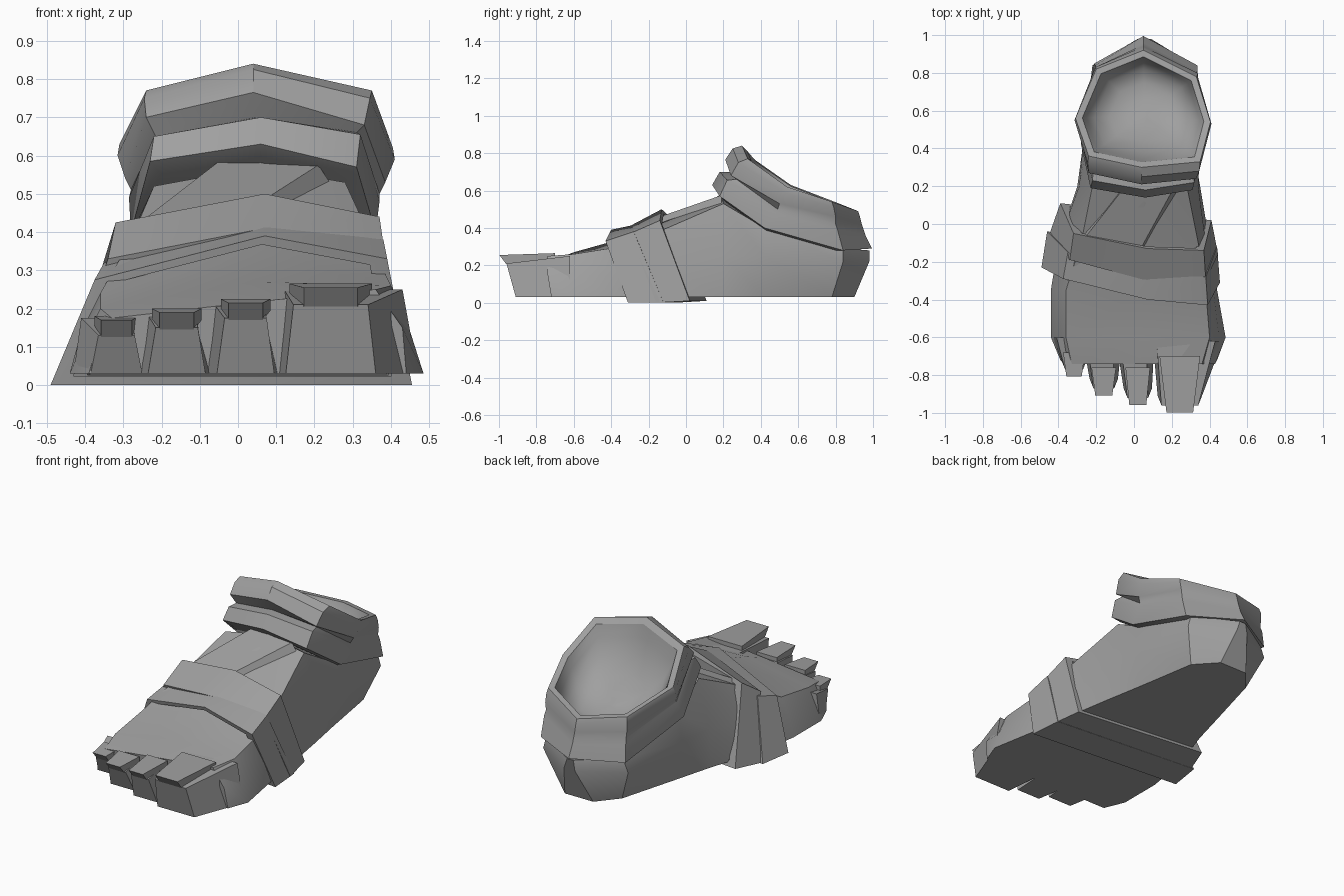
import bpy, bmesh, math
from mathutils import Vector

grey = bpy.data.materials.new("stone_grey")
grey.diffuse_color = (0.35, 0.35, 0.35, 1)


def loft(name, rings, cap_start=True, cap_end=True, angle=30):
    """Skin a list of closed rings with equal point counts."""
    bm = bmesh.new()
    rows = [[bm.verts.new(p) for p in r] for r in rings]
    n = len(rows[0])
    for a, b in zip(rows, rows[1:]):
        for i in range(n):
            j = (i + 1) % n
            bm.faces.new((a[i], a[j], b[j], b[i]))
    if cap_start:
        bm.faces.new(rows[0][::-1])
    if cap_end:
        bm.faces.new(rows[-1])
    bmesh.ops.recalc_face_normals(bm, faces=bm.faces)
    me = bpy.data.meshes.new(name)
    bm.to_mesh(me)
    bm.free()
    me.materials.append(grey)
    ob = bpy.data.objects.new(name, me)
    bpy.context.collection.objects.link(ob)
    bpy.ops.object.select_all(action='DESELECT')
    ob.select_set(True)
    bpy.context.view_layer.objects.active = ob
    bpy.ops.object.shade_smooth_by_angle(angle=math.radians(angle))
    return ob


def shrink(ring, k, drop=0.0):
    """Pull a ring toward its centre."""
    c = sum((Vector(p) for p in ring), Vector()) / len(ring)
    return [c + (Vector(p) - c) * k - Vector((0, 0, drop)) for p in ring]


# Foot body: sole y, upper y, then half-section points (x, z) left to right
sections = [
    (-.72, -.74, [(-.39, .03), (-.37, .10), (-.33, .175), (.02, .215), (.36, .25), (.43, .15), (.44, .03)]),
    (-.60, -.60, [(-.44, .03), (-.40, .12), (-.36, .20), (.04, .27), (.40, .26), (.45, .14), (.485, .03)]),
    (-.35, -.35, [(-.44, .03), (-.41, .14), (-.36, .24), (.06, .34), (.38, .30), (.42, .15), (.44, .03)]),
    (-.10, -.10, [(-.40, .03), (-.37, .20), (-.28, .38), (.06, .44), (.34, .40), (.38, .20), (.40, .03)]),
    (.20, .20, [(-.30, .03), (-.29, .25), (-.22, .52), (.05, .57), (.28, .53), (.34, .25), (.35, .03)]),
    (.42, .42, [(-.24, .03), (-.27, .25), (-.25, .40), (.05, .41), (.33, .40), (.35, .25), (.31, .03)]),
    (.78, .84, [(-.14, .03), (-.22, .22), (-.19, .29), (.05, .29), (.30, .29), (.32, .22), (.25, .03)]),
    (.90, .98, [(-.04, .03), (.02, .22), (.03, .28), (.05, .28), (.07, .28), (.09, .22), (.14, .03)]),
]
loft("foot_body", [[(x, y0 if z < .05 else y1, z) for x, z in pts] for y0, y1, pts in sections])

# Toes: tapered blocks, each with an overhanging nail
# base left/right x, tip left/right x, tip y, tip height, nail height, base y, base height
toes = [
    ("big_toe", .10, .47, .125, .36, -.96, .21, .255, -.62, .25),
    ("second_toe", -.085, .105, -.055, .095, -.92, .175, .215, -.68, .215),
    ("third_toe", -.26, -.07, -.235, -.085, -.87, .15, .19, -.68, .19),
    ("small_toe", -.43, -.24, -.385, -.25, -.77, .13, .17, -.60, .175),
]
for name, bl, br, tl, tr, ty, tz, nz, by, bz in toes:
    ins = .02
    base = [(bl, by, .03), (bl + ins, by, bz), (br - ins * 2, by, bz), (br, by, .03)]
    tip = [(tl, ty + .05, .03), (tl + ins, ty, tz), (tr - ins, ty, tz), (tr, ty + .05, .03)]
    loft(name, [base, tip])
    w = tr - tl
    ny = by - .08
    back = [(tl + .01, ny, bz - .02), (tl + .01, ny, nz + .01), (tr - .01, ny, nz + .01), (tr - .01, ny, bz - .02)]
    front = [(tl + w * .2, ty, tz - .005), (tl + w * .2, ty - .038, nz),
             (tr - w * .2, ty - .038, nz), (tr - w * .2, ty, tz - .005)]
    loft(name + "_nail", [back, front])


# Straps wrapped under the sole and over the arch
def strap(name, front, back):
    loft(name, [shrink(front, .88), front, back, shrink(back, .88)], False, False)


strap("front_strap",
      [(-.49, -.23, 0), (-.375, -.29, .275), (.07, -.40, .39), (.39, -.43, .33), (.455, -.31, 0)],
      [(-.46, -.04, 0), (-.35, -.15, .32), (.07, -.26, .42), (.38, -.28, .38), (.44, -.12, 0)])
strap("rear_strap",
      [(-.45, -.06, 0), (-.34, -.19, .33), (.07, -.30, .41), (.38, -.30, .37), (.445, -.16, 0)],
      [(-.39, .11, .01), (-.32, -.05, .425), (.07, -.13, .50), (.37, -.14, .44), (.41, .02, .01)])

# Diagonal strap over the instep
lower = [(-.30, -.06, .34), (.05, -.14, .40), (.26, .19, .50), (-.04, .22, .53)]
upper = [(-.25, -.06, .43), (.03, -.14, .46), (.21, .19, .575), (-.03, .22, .60)]
loft("instep_strap", [lower, upper])

# Ankle cuff: rings ordered front, front right, right, back right, back, back left, left, front left
rim = [(.04, .30, .84), (.35, .33, .77), (.405, .54, .62), (.33, .78, .54),
       (.05, .92, .49), (-.20, .82, .53), (-.31, .56, .63), (-.24, .36, .77)]
lip = [(.04, .25, .825), (.345, .28, .75), (.41, .53, .59), (.335, .79, .51),
       (.05, .93, .46), (-.205, .83, .50), (-.315, .55, .60), (-.245, .32, .75)]
upper_low = [(.04, .21, .765), (.33, .24, .68), (.385, .50, .53), (.335, .80, .46),
             (.05, .94, .42), (-.205, .83, .45), (-.295, .51, .54), (-.24, .27, .70)]
step = [(.05, .24, .70), (.31, .27, .66), (.37, .49, .50), (.33, .80, .42),
        (.05, .95, .39), (-.20, .83, .41), (-.28, .49, .51), (-.215, .29, .65)]
bulge = [(.06, .18, .70), (.32, .22, .655), (.37, .48, .48), (.335, .81, .39),
         (.05, .96, .36), (-.205, .84, .38), (-.285, .48, .49), (-.22, .23, .65)]
hem = [(.06, .14, .63), (.31, .18, .57), (.36, .42, .40), (.335, .84, .28),
       (.05, .995, .29), (-.21, .85, .28), (-.28, .42, .40), (-.23, .19, .585)]
under = shrink(hem, .88, .02)
inner = shrink(rim, .90, .01)
bowl = [shrink(rim, k, d) for k, d in ((.84, .07), (.72, .14), (.5, .19), (.25, .21), (.05, .215))]
loft("ankle_cuff", [under, hem, bulge, step, upper_low, lip, rim, inner], True, False)
loft("ankle_hollow", [inner] + bowl, False, True, 80)
# Make the hollow face upward
hollow = bpy.data.objects["ankle_hollow"].data
if hollow.polygons[-1].normal.z < 0:
    hollow.flip_normals()
